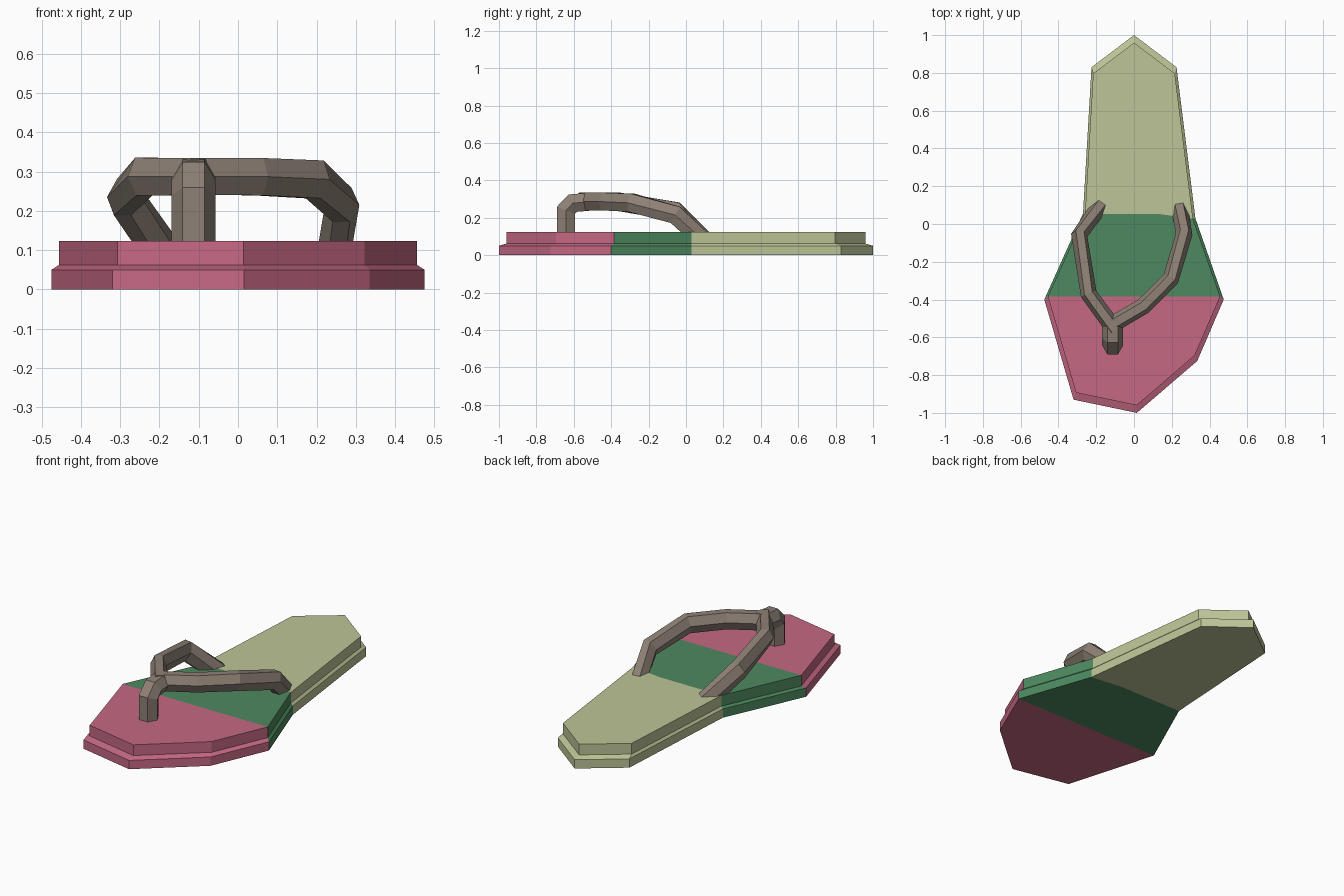
import bpy, bmesh
from mathutils import Vector

if "Cube" in bpy.data.objects:
    bpy.data.objects.remove(bpy.data.objects["Cube"])


def material(name, rgb):
    m = bpy.data.materials.new(name)
    m.diffuse_color = (*rgb, 1)
    m.use_nodes = True
    m.node_tree.nodes["Principled BSDF"].inputs["Base Color"].default_value = m.diffuse_color
    return m


def finish(name, bm, mats):
    bmesh.ops.recalc_face_normals(bm, faces=bm.faces)
    me = bpy.data.meshes.new(name)
    bm.to_mesh(me)
    bm.free()
    for m in mats:
        me.materials.append(m)
    ob = bpy.data.objects.new(name, me)
    bpy.context.collection.objects.link(ob)
    return ob


heel = material("heel_olive", (0.51, 0.56, 0.31))
arch = material("arch_green", (0.075, 0.25, 0.115))
toe = material("toe_pink", (0.56, 0.14, 0.23))
strap = material("strap_brown", (0.27, 0.22, 0.18))

# Sole: one outline lofted through a stepped profile, in three colour zones
outline = [(0.325, 0.03), (0.225, 0.83), (0, 1), (-0.225, 0.83), (-0.27, 0.055),
           (-0.475, -0.4), (-0.32, -0.93), (0.015, -1), (0.335, -0.725), (0.475, -0.4)]
middle = (0.14, 0.055)
profile = [(1, 0), (1, 0.05), (0.96, 0.062), (0.96, 0.123)]
side_zone = [0, 0, 0, 0, 1, 2, 2, 2, 2, 1]
caps = [[0, 1, 2, 3, 4, 10], [4, 5, 9, 0, 10], [5, 6, 7, 8, 9]]

bm = bmesh.new()
rings = [[bm.verts.new((x * s, y * s, z)) for x, y in outline] for s, z in profile]
for a, b in zip(rings, rings[1:]):
    for i, zone in enumerate(side_zone):
        j = (i + 1) % len(outline)
        bm.faces.new((a[i], a[j], b[j], b[i])).material_index = zone
for ring, (s, z) in ((rings[0], profile[0]), (rings[-1], profile[-1])):
    pts = ring + [bm.verts.new((middle[0] * s, middle[1] * s, z))]
    for zone, ids in enumerate(caps):
        bm.faces.new([pts[i] for i in ids]).material_index = zone
finish("sole", bm, [heel, arch, toe])


# Straps: six-sided tubes with flat tops, mitred at each bend
def tube(name, path, half_width, half_height, start_side=None):
    pts = [Vector(p) for p in path]
    bm = bmesh.new()
    rings = []
    for i, p in enumerate(pts):
        d_in = (p - pts[i - 1]).normalized() if i else (pts[1] - p).normalized()
        d_out = (pts[i + 1] - p).normalized() if i < len(pts) - 1 else d_in
        t = (d_in + d_out).normalized()
        side = start_side or t.cross(Vector((0, 0, 1))).normalized()
        up = side.cross(t).normalized() / max(t.dot(d_in), 0.7)
        section = [(1, 0), (0.5, 1), (-0.5, 1), (-1, 0), (-0.5, -1), (0.5, -1)]
        rings.append([bm.verts.new(p + side * u * half_width + up * v * half_height)
                      for u, v in section])
    for a, b in zip(rings, rings[1:]):
        for k in range(6):
            bm.faces.new((a[k], a[(k + 1) % 6], b[(k + 1) % 6], b[k]))
    bm.faces.new(rings[0])
    bm.faces.new(rings[-1])
    return finish(name, bm, [strap])


tube("toe_post", [(-0.113, -0.642, 0.1), (-0.113, -0.642, 0.24), (-0.113, -0.605, 0.278),
                  (-0.113, -0.5, 0.287)], 0.056, 0.048, Vector((1, 0, 0)))
tube("right_strap", [(-0.13, -0.54, 0.287), (0.05, -0.435, 0.287), (0.195, -0.29, 0.28),
                     (0.265, -0.055, 0.215), (0.243, 0.08, 0.085)], 0.044, 0.047)
tube("left_strap", [(-0.1, -0.56, 0.287), (-0.13, -0.52, 0.287), (-0.24, -0.37, 0.287),
                    (-0.29, -0.06, 0.235), (-0.185, 0.09, 0.085)], 0.044, 0.047)
